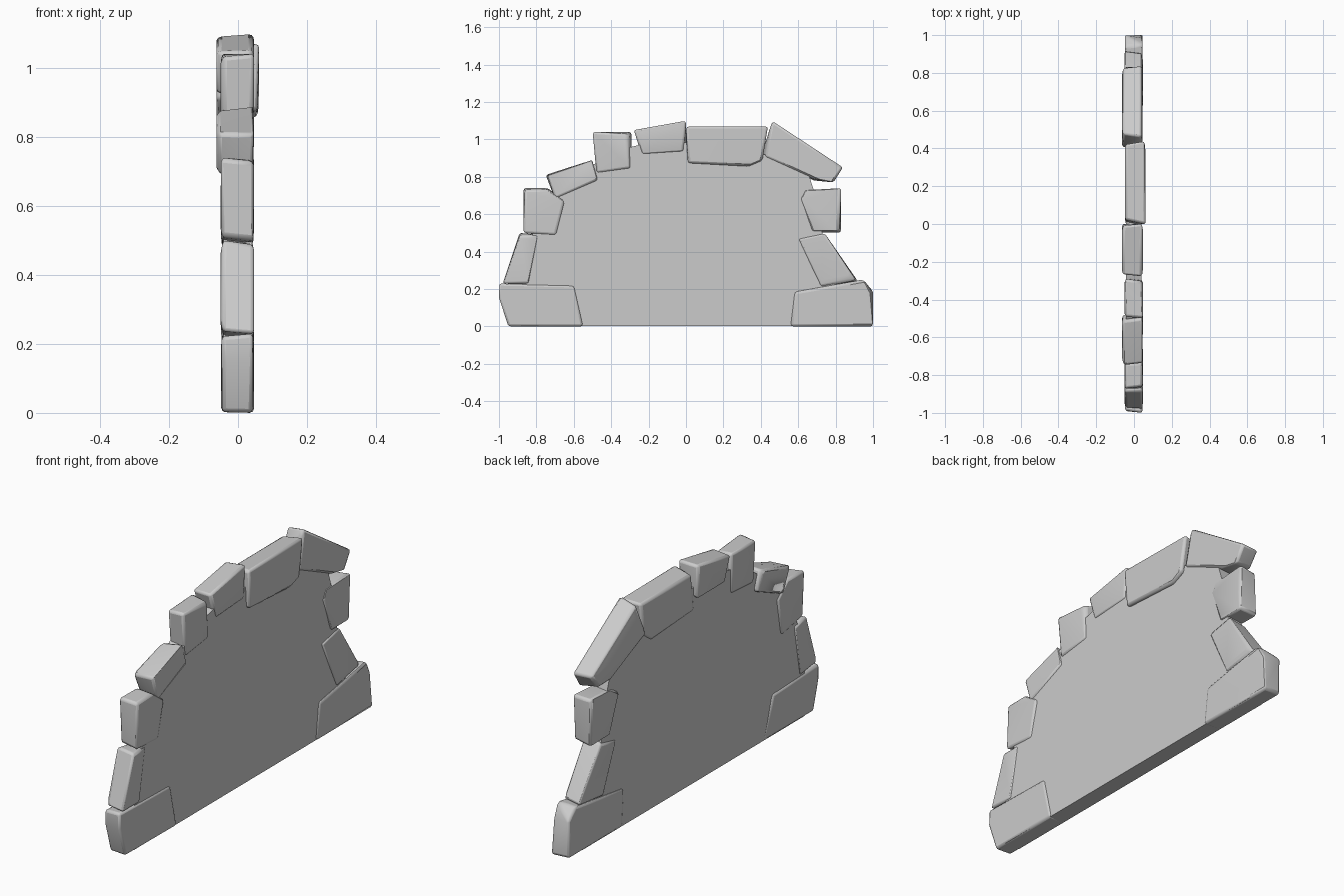
import bpy, bmesh, random
from mathutils import Vector

if "Cube" in bpy.data.objects:
    bpy.data.objects.remove(bpy.data.objects["Cube"])

random.seed(4)


def finish(bm, name, bevel):
    mesh = bpy.data.meshes.new(name)
    bmesh.ops.recalc_face_normals(bm, faces=bm.faces[:])
    bm.to_mesh(mesh)
    bm.free()
    ob = bpy.data.objects.new(name, mesh)
    bpy.context.collection.objects.link(ob)
    if bevel:
        mod = ob.modifiers.new("worn_edges", 'BEVEL')
        mod.width = bevel
        mod.segments = 2
        mod.limit_method = 'ANGLE'
        mod.angle_limit = 0.45
    bpy.ops.object.select_all(action='DESELECT')
    ob.select_set(True)
    bpy.context.view_layer.objects.active = ob
    bpy.ops.object.shade_smooth_by_angle(angle=0.6)


def stone(name, back, front, outline):
    """Chipped convex rock: a y-z outline given depth, with uneven corners."""
    bm = bmesh.new()
    centre = sum(outline, Vector((0, 0))) / len(outline)
    for p in outline:
        chipped = random.choice((0, 1))
        for side, x in enumerate((back, front)):
            pull = random.uniform(0.05, 0.12) if side == chipped else 0.0
            if p.y < 0.01:
                pull *= 0.3
            rim = p.lerp(centre, pull)
            flat = p.lerp(centre, 0.25)      # broad flat face inside the rim
            bm.verts.new((x * random.uniform(0.86, 1.0), *rim))
            bm.verts.new((x, *flat))
    res = bmesh.ops.convex_hull(bm, input=bm.verts[:])
    junk = {g for g in res["geom_interior"] + res["geom_unused"]
            if isinstance(g, bmesh.types.BMVert)}
    bmesh.ops.delete(bm, geom=list(junk), context='VERTS')
    bmesh.ops.dissolve_limit(bm, angle_limit=0.12, verts=bm.verts[:], edges=bm.edges[:])
    finish(bm, name, 0.012)
    return centre


# Edge stones, left foot over the crown to the right foot: y-z corners
corners = {
    "left_foot_stone": [(-1, .23), (-1, .15), (-.95, 0), (-.55, 0), (-.6, .22)],
    "left_leaning_stone": [(-.98, .23), (-.89, .5), (-.79, .49), (-.84, .22)],
    "left_block": [(-.87, .74), (-.74, .74), (-.65, .67), (-.69, .48), (-.87, .5)],
    "left_shoulder_stone": [(-.75, .81), (-.5, .89), (-.47, .78), (-.7, .68)],
    "left_upper_block": [(-.5, 1.04), (-.29, 1.04), (-.29, .84), (-.48, .82)],
    "crown_stone_left": [(-.28, 1.05), (0, 1.1), (0, .93), (-.24, .92)],
    "crown_stone_right": [(0, 1.07), (.44, 1.07), (.41, .89), (.34, .85), (0, .87)],
    "right_shoulder_stone": [(.46, 1.1), (.84, .85), (.79, .77), (.68, .78), (.4, .91)],
    "right_block": [(.64, .73), (.83, .74), (.83, .5), (.67, .5), (.6, .69)],
    "right_leaning_stone": [(.6, .47), (.74, .5), (.92, .24), (.72, .21)],
    "right_foot_stone": [(.56, .19), (.95, .25), (1, .19), (1, 0), (.56, 0)],
}
centres = []
for name, pts in corners.items():
    # shoulder and crown stones stand proud of the wall
    back = -.063 if "shoulder" in name or name == "crown_stone_left" else -.05
    front = .062 if name == "crown_stone_right" else .047
    centres.append(stone(name, back, front, [Vector(p) for p in pts]))

# Flat wall panel: its rim runs through the middles of the stones
bm = bmesh.new()
rim = [Vector((-.88, .003))] + centres[1:-1] + [Vector((.88, .003))]
face = bm.faces.new([bm.verts.new((-.042, *p)) for p in rim])
ext = bmesh.ops.extrude_face_region(bm, geom=[face])
bmesh.ops.translate(bm, vec=Vector((.082, 0, 0)),
                    verts=[g for g in ext["geom"] if isinstance(g, bmesh.types.BMVert)])
finish(bm, "wall_panel", 0)
